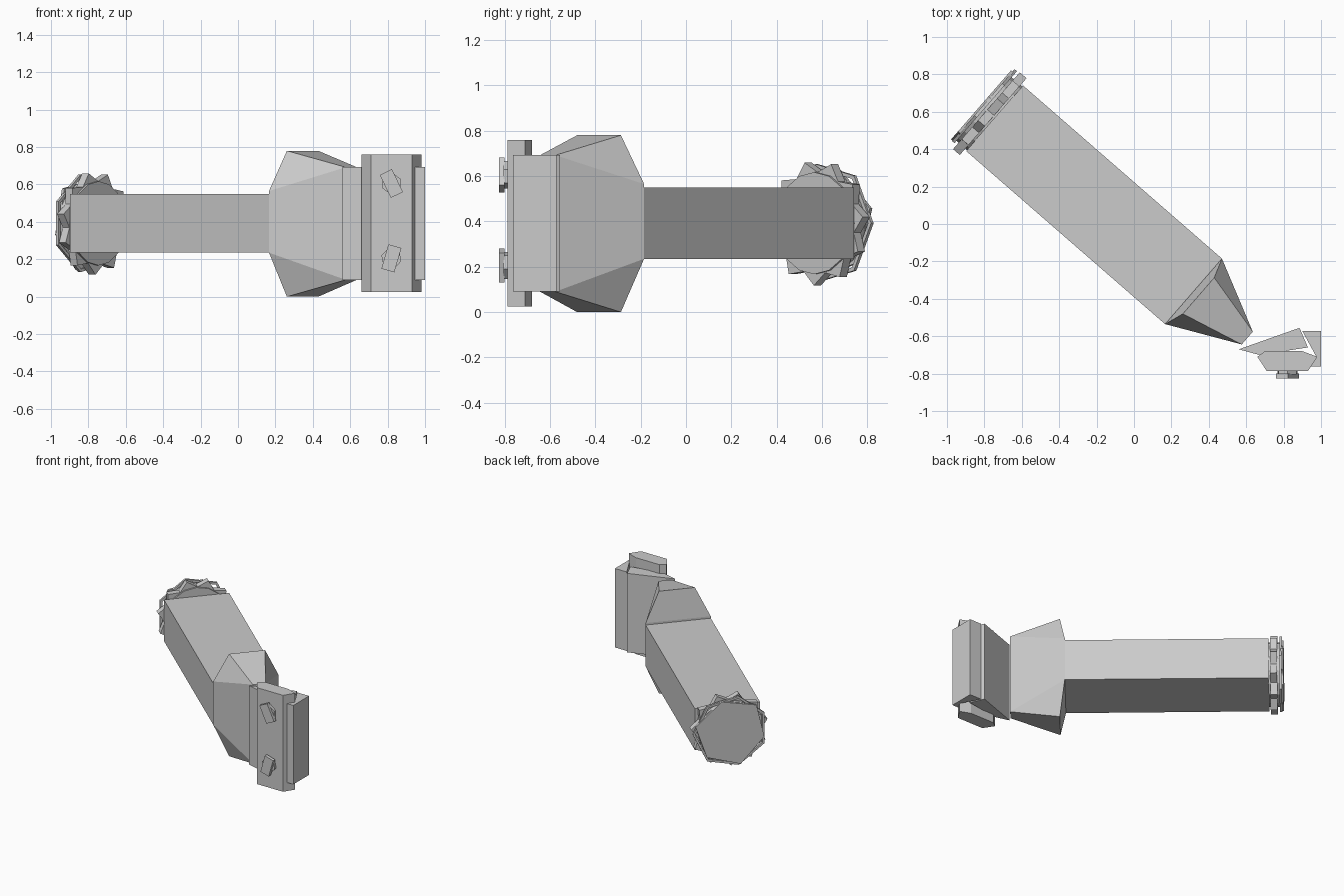
import bpy, bmesh, math
from mathutils import Vector, Matrix

if "Cube" in bpy.data.objects:
    bpy.data.objects.remove(bpy.data.objects["Cube"])

D = Vector((0.755, -0.656, 0)).normalized()   # along the arm, towards the clamp
W = Vector((-D.y, D.x, 0))                    # across the arm
FAR = Vector((-0.745, 0.565, 0))              # cap end of the arm
NEAR = Vector((0.318, -0.36, 0))              # clamp end of the arm
MID = 0.392


def finish(name, bm):
    bmesh.ops.recalc_face_normals(bm, faces=bm.faces)
    me = bpy.data.meshes.new(name)
    bm.to_mesh(me)
    bm.free()
    ob = bpy.data.objects.new(name, me)
    bpy.context.collection.objects.link(ob)
    return ob


def extrude(name, pts, vec):
    bm = bmesh.new()
    face = bm.faces.new([bm.verts.new(p) for p in pts])
    res = bmesh.ops.extrude_face_region(bm, geom=[face], use_keep_orig=True)
    moved = [g for g in res["geom"] if isinstance(g, bmesh.types.BMVert)]
    bmesh.ops.translate(bm, verts=moved, vec=vec)
    return finish(name, bm)


def upright(name, xy, z0, z1):
    return extrude(name, [Vector((x, y, z0)) for x, y in xy], Vector((0, 0, z1 - z0)))


def cap_layer(name, radii, n, s0, s1, turn=0.0):
    pts = []
    for i in range(n):
        a = 2 * math.pi * i / n + turn
        r = radii[i % len(radii)]
        pts.append(FAR + D * s0 + W * r * math.cos(a) + Vector((0, 0, MID + r * math.sin(a))))
    return extrude(name, pts, D * (s1 - s0))


# Long square arm
corners = [FAR + W * w + Vector((0, 0, z))
           for w, z in ((-0.232, 0.235), (0.232, 0.235), (0.232, 0.55), (-0.232, 0.55))]
extrude("arm", corners, NEAR - FAR)

# Flared head tapering to the clamp
bm = bmesh.new()
for s, w, z0, z1 in ((0, 0.232, 0.235, 0.565), (0.036, 0.128, 0.0, 0.78), (0.381, 0.045, 0.09, 0.692)):
    for side in (-1, 1):
        for z in (z0, z1):
            bm.verts.new(NEAR + D * s + W * w * side + Vector((0, 0, z)))
bmesh.ops.convex_hull(bm, input=bm.verts)
finish("flared_head", bm)

# End cap: core, toothed grip and faceted lid
cap_layer("cap_core", [0.225], 16, -0.085, 0.0)
cap_layer("cap_grip", [0.275, 0.225], 22, -0.06, -0.012, 0.1)
cap_layer("cap_lid", [0.26, 0.245], 6, -0.102, -0.085, 0.25)

# Thin faceted rim around the lid
bm = bmesh.new()
rings = []
for s, r in ((-0.092, 0.25), (-0.092, 0.268), (-0.075, 0.268), (-0.075, 0.25)):
    rings.append([bm.verts.new(FAR + D * s + W * r * math.cos(a) + Vector((0, 0, MID + r * math.sin(a))))
                  for a in (2 * math.pi * i / 7 for i in range(7))])
for k in range(4):
    a, b = rings[k], rings[(k + 1) % 4]
    for i in range(7):
        j = (i + 1) % 7
        bm.faces.new((a[i], a[j], b[j], b[i]))
finish("cap_rim", bm)

# Clamp: link, front plate and rear jaw
upright("clamp_link", [(0.56, -0.67), (0.67, -0.70), (0.93, -0.66), (0.885, -0.555)], 0.09, 0.692)
upright("front_plate", [(0.66, -0.71), (0.71, -0.787), (0.93, -0.787), (0.98, -0.71),
                        (0.90, -0.68), (0.70, -0.68)], 0.025, 0.76)
upright("rear_jaw", [(0.90, -0.572), (1.0, -0.572), (1.0, -0.762), (0.93, -0.762), (0.975, -0.71)],
        0.09, 0.692)

# Two bolts on the front plate
for n, (z, tilt) in enumerate(((0.605, -0.45), (0.205, 0.28))):
    rot = Matrix.Rotation(tilt, 4, 'Y')

    def ring(shape, y):
        return [rot @ Vector((x, 0, h)) + Vector((0.82, y, z)) for x, h in shape]

    hexa = [(0.055 * math.cos(i * math.pi / 3), 0.062 * math.sin(i * math.pi / 3)) for i in range(6)]
    slab = [(-0.036, -0.068), (0.036, -0.068), (0.036, 0.068), (-0.036, 0.068)]
    extrude(f"bolt_shank_{n}", ring(hexa, -0.78), Vector((0, -0.025, 0)))
    extrude(f"bolt_head_{n}", ring(slab, -0.80), Vector((0, -0.025, 0)))
